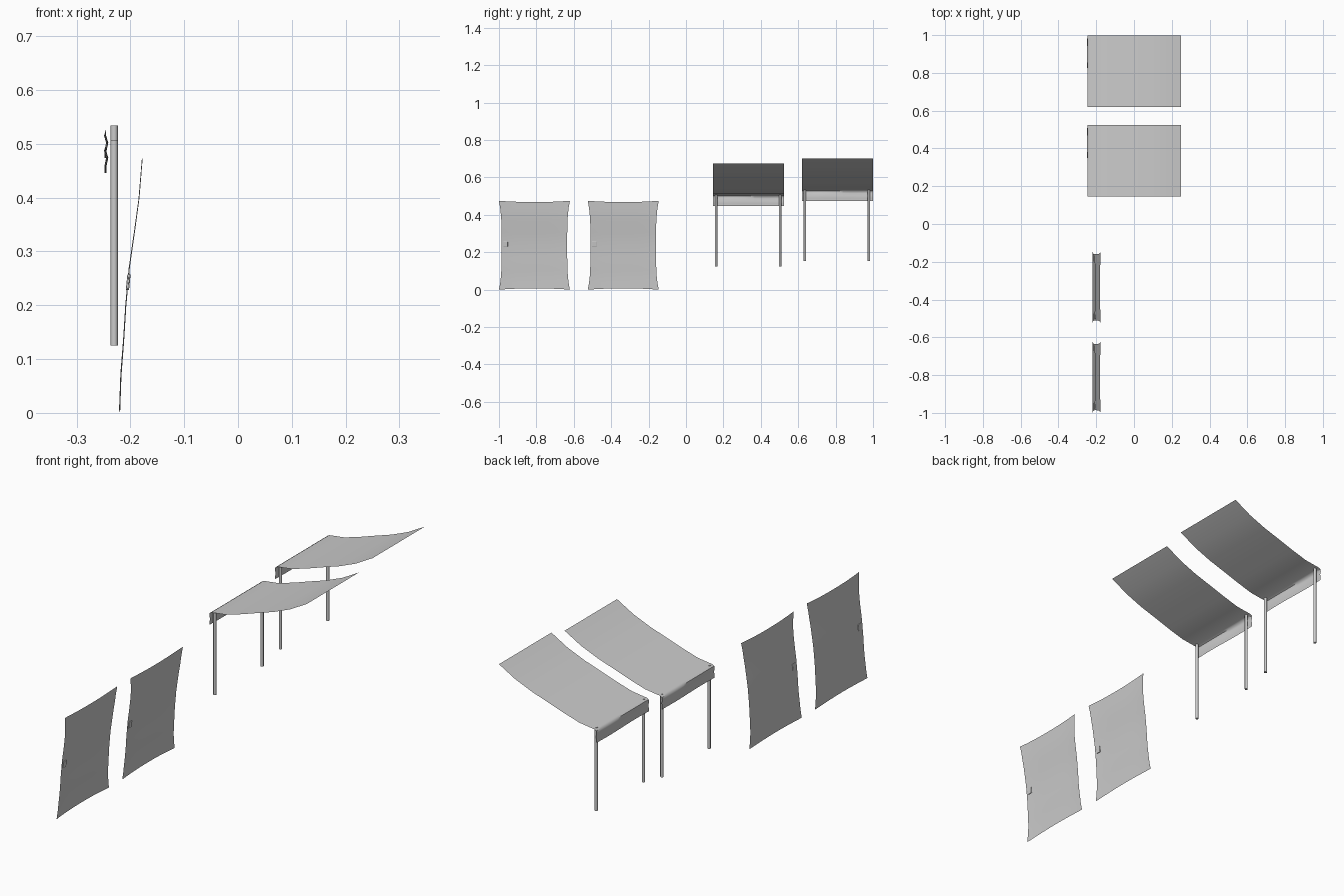
import bpy, bmesh, math

if "Cube" in bpy.data.objects:
    bpy.data.objects.remove(bpy.data.objects["Cube"])


def sheet(name, nu, nv, point):
    """Smooth cloth sheet from a surface function of u, v in 0..1."""
    bm = bmesh.new()
    rows = [[bm.verts.new(point(i / nu, j / nv)) for j in range(nv + 1)]
            for i in range(nu + 1)]
    for i in range(nu):
        for j in range(nv):
            bm.faces.new((rows[i][j], rows[i + 1][j], rows[i + 1][j + 1], rows[i][j + 1]))
    me = bpy.data.meshes.new(name)
    bm.to_mesh(me)
    bm.free()
    ob = bpy.data.objects.new(name, me)
    bpy.context.collection.objects.link(ob)
    smooth(ob, 50)
    return ob


def smooth(ob, angle):
    bpy.ops.object.select_all(action='DESELECT')
    bpy.context.view_layer.objects.active = ob
    ob.select_set(True)
    bpy.ops.object.shade_smooth_by_angle(angle=math.radians(angle))


def along(profile, t):
    """Point at index fraction t of a polyline."""
    f = t * (len(profile) - 1)
    i = min(int(f), len(profile) - 2)
    k = f - i
    return [a + (b - a) * k for a, b in zip(profile[i], profile[i + 1])]


W = 0.379  # width of every cloth

# Awning profile (x, z): raised edge, sagging roof, hanging valance
ROOF = [(0.248, 0.702), (0.165, 0.655), (0.08, 0.62), (0.0, 0.594), (-0.08, 0.567),
        (-0.16, 0.543), (-0.236, 0.533), (-0.245, 0.528), (-0.247, 0.515),
        (-0.243, 0.502), (-0.246, 0.488), (-0.246, 0.474)]


def awning(label, y0, drop):
    def point(u, v):
        x, z = along(ROOF, u)
        if z < 0.52:  # soft folds in the valance
            x += 0.002 * math.sin(v * 2 * math.pi)
        return x, y0 + v * W, z - drop
    sheet(label + "_awning_cloth", len(ROOF) - 1, 12, point)
    # Poles under the valance edge
    for side, y in (("front", y0 + 0.016), ("back", y0 + W - 0.021)):
        bpy.ops.mesh.primitive_cylinder_add(vertices=12, radius=0.0068, depth=0.381,
                                            location=(-0.230, y, 0.3435 - drop))
        bpy.context.object.name = f"{label}_{side}_pole"
        smooth(bpy.context.object, 40)


awning("low", 0.145, 0.028)
awning("high", 0.620, 0.0)

# Door flap side profile (x, z)
FLAP = [(-0.220, 0.0), (-0.2175, 0.07), (-0.2125, 0.135), (-0.2085, 0.20),
        (-0.202, 0.27), (-0.192, 0.34), (-0.184, 0.40), (-0.178, 0.475)]


def door_flap(label, y0):
    def point(u, v):
        x, z = along(FLAP, u)
        a, b = 2 * u - 1, 2 * v - 1
        # edges pulled inwards between the corners
        y = y0 + W / 2 + b * (W / 2 - 0.014 * (1 - a ** 4) * abs(b))
        z -= a * abs(a) * 0.007 * (1 - b * b)
        x += 0.002 * (b ** 4) - 0.001
        return x, y, z
    sheet(label + "_door_flap", 14, 14, point)
    # Small fastening tab
    bpy.ops.mesh.primitive_cube_add(size=1, location=(-0.204, y0 + 0.035, 0.243))
    tab = bpy.context.object
    tab.name = label + "_door_tab"
    tab.scale = (0.006, 0.024, 0.03)
    tab.rotation_euler = (0, 0.1, 0)
    bpy.ops.object.transform_apply(location=False, rotation=False, scale=True)
    bev = tab.modifiers.new("bevel", 'BEVEL')
    bev.width = 0.002
    bev.segments = 2


door_flap("left", -1.0)
door_flap("right", -0.525)
